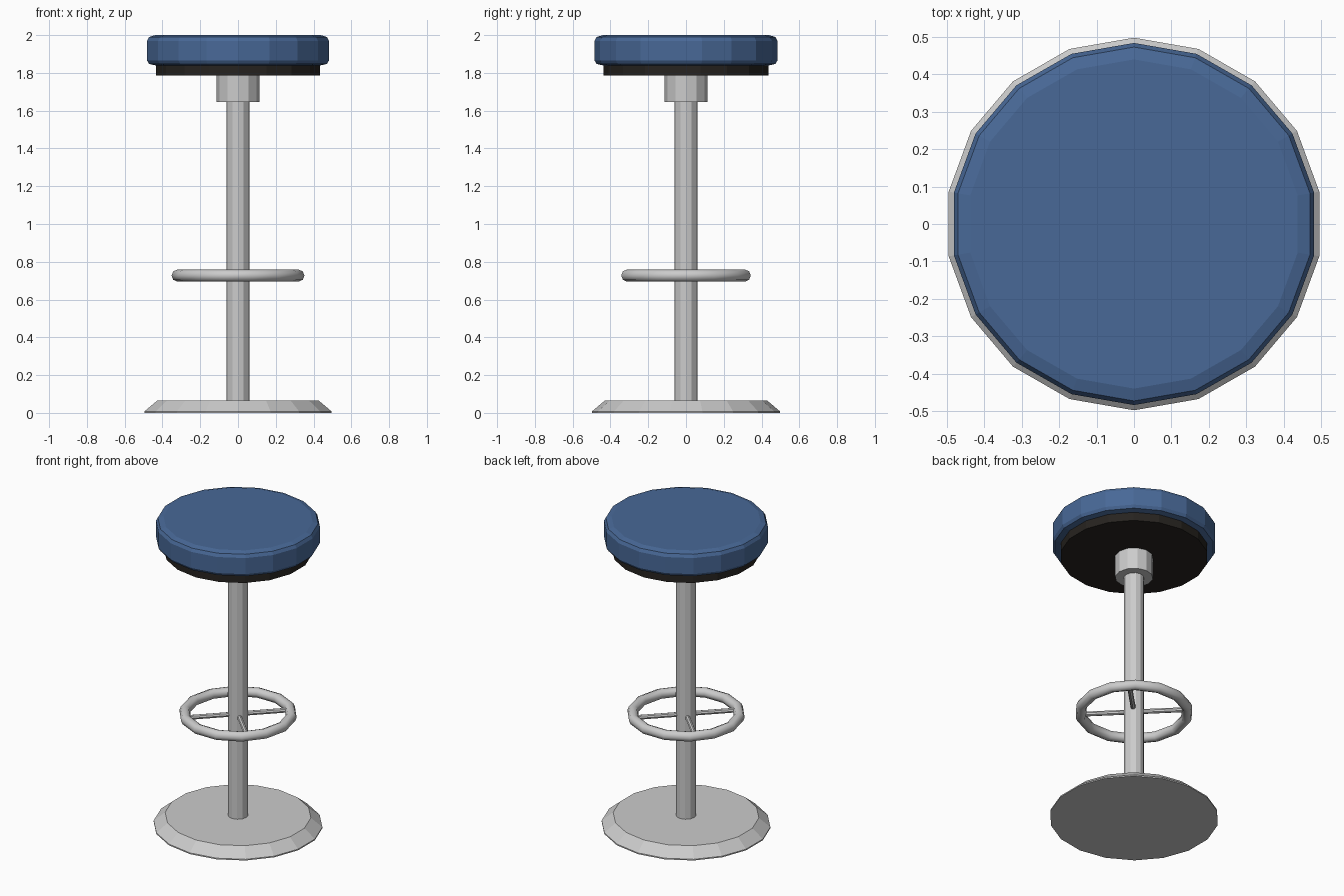
import bpy, bmesh
from math import pi, sin, cos, radians
from mathutils import Matrix

if "Cube" in bpy.data.objects:
    bpy.data.objects.remove(bpy.data.objects["Cube"])


def material(name, color):
    m = bpy.data.materials.new(name)
    m.diffuse_color = (*color, 1)
    m.use_nodes = True
    m.node_tree.nodes["Principled BSDF"].inputs["Base Color"].default_value = m.diffuse_color
    return m


def finish(name, bm, mat=None, smooth=None):
    bmesh.ops.recalc_face_normals(bm, faces=bm.faces)
    me = bpy.data.meshes.new(name)
    bm.to_mesh(me)
    bm.free()
    ob = bpy.data.objects.new(name, me)
    bpy.context.collection.objects.link(ob)
    if mat:
        me.materials.append(mat)
    if smooth:
        bpy.ops.object.select_all(action='DESELECT')
        ob.select_set(True)
        bpy.context.view_layer.objects.active = ob
        bpy.ops.object.shade_smooth_by_angle(angle=radians(smooth))
    return ob


def lathe(name, profile, sides, mat=None, smooth=None, sx=1.0):
    """Closed solid from a (radius, z) profile, first corner on +y."""
    bm = bmesh.new()
    rings = [[bm.verts.new((sx * r * sin(2 * pi * i / sides), r * cos(2 * pi * i / sides), z))
              for i in range(sides)] for r, z in profile]
    for a, b in zip(rings, rings[1:]):
        for i in range(sides):
            j = (i + 1) % sides
            bm.faces.new((a[i], a[j], b[j], b[i]))
    bm.faces.new(rings[0])
    bm.faces.new(rings[-1])
    return finish(name, bm, mat, smooth)


def torus(name, major, minor, z, n, m, smooth):
    bm = bmesh.new()
    v = [[bm.verts.new(((major + minor * cos(2 * pi * j / m)) * cos(2 * pi * i / n),
                        (major + minor * cos(2 * pi * j / m)) * sin(2 * pi * i / n),
                        z + minor * sin(2 * pi * j / m))) for j in range(m)] for i in range(n)]
    for i in range(n):
        for j in range(m):
            k, l = (i + 1) % n, (j + 1) % m
            bm.faces.new((v[i][j], v[k][j], v[k][l], v[i][l]))
    return finish(name, bm, None, smooth)


blue = material("blue_vinyl", (0.065, 0.14, 0.31))
dark = material("dark_plate", (0.02, 0.017, 0.014))

# Base, column and collar
lathe("base", [(0.498, 0), (0.498, 0.008), (0.43, 0.065)], 18, sx=1.01)
lathe("column", [(0.06, 0.06), (0.06, 1.65)], 12)
lathe("collar", [(0.113, 1.645), (0.113, 1.79)], 12)

# Seat plate and cushion
lathe("seat_plate", [(0.436, 1.785), (0.436, 1.85)], 18, dark, sx=1.01)
lathe("seat_cushion", [(0.44, 1.84), (0.473, 1.847), (0.484, 1.865), (0.484, 1.97),
                       (0.473, 1.99), (0.44, 2.0)], 18, blue, sx=1.01)

# Foot ring with two crossed spokes
torus("foot_ring", 0.32, 0.032, 0.727, 14, 8, 60)
for k, ang in enumerate((45, 135)):
    bm = bmesh.new()
    bmesh.ops.create_cone(bm, cap_ends=True, segments=8, radius1=0.015, radius2=0.015, depth=0.63,
                          matrix=Matrix.Translation((0, 0, 0.727))
                          @ Matrix.Rotation(radians(ang), 4, 'Z') @ Matrix.Rotation(pi / 2, 4, 'Y'))
    finish(f"foot_ring_spoke_{k + 1}", bm)
